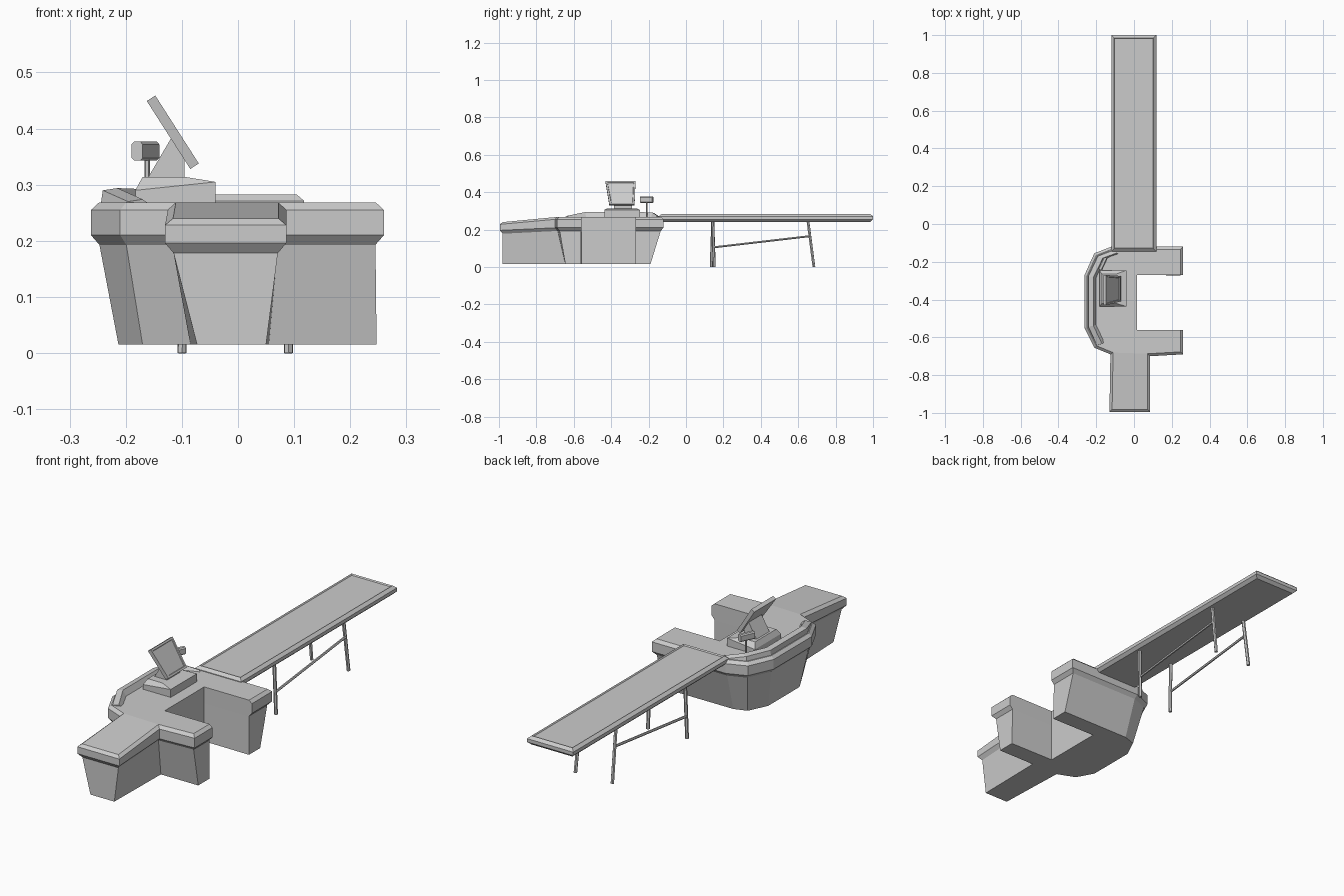
import bpy, bmesh, math
from mathutils import Vector, Matrix

if "Cube" in bpy.data.objects:
    bpy.data.objects.remove(bpy.data.objects["Cube"])


def make(name, rings, closed=True, caps=None):
    """Loft equal-length rings of points; caps lists the index groups used on the last ring."""
    bm = bmesh.new()
    vs = [[bm.verts.new(p) for p in r] for r in rings]
    n = len(rings[0])
    for a, b in zip(vs, vs[1:]):
        for i in range(n if closed else n - 1):
            j = (i + 1) % n
            bm.faces.new((a[i], a[j], b[j], b[i]))
    bm.faces.new(vs[0][::-1])
    for g in (caps or [range(n)]):
        bm.faces.new([vs[-1][i] for i in g])
    bmesh.ops.recalc_face_normals(bm, faces=bm.faces)
    me = bpy.data.meshes.new(name)
    bm.to_mesh(me)
    bm.free()
    ob = bpy.data.objects.new(name, me)
    bpy.context.collection.objects.link(ob)
    return ob


def rect(x0, x1, y0, y1, z, z2=None):
    """Rectangle ring; z2 is the height on the right side."""
    z2 = z if z2 is None else z2
    return [(x0, y0, z), (x1, y0, z2), (x1, y1, z2), (x0, y1, z)]


def rod(name, a, b, r, sides=6):
    a, b = Vector(a), Vector(b)
    q = (b - a).to_track_quat('Z', 'Y')
    ring = [q @ Vector((r * math.cos(t), r * math.sin(t), 0))
            for t in (2 * math.pi * i / sides for i in range(sides))]
    return make(name, [[a + p for p in ring], [b + p for p in ring]])


def inset(pts, d):
    """Mitred inset, one distance per edge (edge i runs from point i to i+1)."""
    out = []
    for i, p in enumerate(pts):
        p = Vector(p)
        e0 = (p - Vector(pts[i - 1])).normalized()
        e1 = (Vector(pts[(i + 1) % len(pts)]) - p).normalized()
        n0, n1 = Vector((-e0.y, e0.x)), Vector((-e1.y, e1.x))
        c = n0.x * n1.y - n0.y * n1.x
        a, b = d[i - 1], d[i]
        if abs(c) < 1e-4:
            out.append(p + n0 * a)
        else:
            out.append(p + Vector((a * n1.y - b * n0.y, b * n0.x - a * n1.x)) / c)
    return out


# counter: outline at the lip and outline at the foot
lip = [(-.13, -.995), (.086, -.995), (.086, -.70), (.26, -.69), (.26, -.56),
       (.015, -.56), (.015, -.27), (.26, -.27), (.26, -.12), (-.12, -.12),
       (-.21, -.155), (-.262, -.27), (-.262, -.55), (-.21, -.655), (-.125, -.69)]
foot = [(-.073, -.98), (.05, -.98), (.055, -.645), (.247, -.645), (.247, -.562),
        (.015, -.56), (.015, -.27), (.247, -.272), (.247, -.19), (-.11, -.19),
        (-.17, -.21), (-.213, -.30), (-.213, -.53), (-.17, -.61), (-.085, -.645)]
flags = [0 if i in (4, 5, 6) else 1 for i in range(15)]


def level(pts, z, drop=0):
    # the two front corners of the bagging wing sit lower
    return [(p[0], p[1], z - (drop if i < 2 else 0)) for i, p in enumerate(pts)]


under = inset(lip, [.015 * f for f in flags])
top = inset(lip, [.014 * f for f in flags])
make("counter", [level(foot, .015), level(under, .193, .015), level(lip, .21, .014),
                 level(lip, .255, .027), level(top, .268, .028)],
     caps=[(0, 1, 2, 14), range(2, 15)])

# raised rim around the cashier's outer side
path = [(-.122, -.14, .004), (-.195, -.168, .022), (-.245, -.275, .024),
        (-.245, -.545, .024), (-.2, -.645, .004)]
sections = []
for x, y, h in path:
    def at(dx, k, z):
        return (x + dx, -.41 + (y + .41) * k, z)
    sections.append([at(0, 1, .262), at(.004, .99, .266 + h),
                     at(.03, .95, .27 + h), at(.047, .92, .262)])
make("counter_rim", sections)

# conveyor table with bevelled frame and sunken belt
b = .014
make("conveyor", [rect(-.12 + i, .118 - i, -.145 + i, 1 - i, z) for i, z in
                  ((b, .242), (0, .255), (0, .271), (b, .283), (b + .004, .277))])

# folding legs and side braces
for s, side in ((-1, "left"), (1, "right")):
    x = s * .095 - .005
    rod(f"front_leg_{side}", (x, .143 + s * .008, 0), (x - s * .004, .143, .245), .008)
    rod(f"rear_leg_{side}", (x, .684, 0), (x - s * .004, .652, .245), .008)
    rod(f"leg_brace_{side}", (x, .145, .105), (x, .662, .165), .006)

# register base
make("register_base", [rect(-.183, -.04, -.437, -.245, .262),
                       rect(-.183, -.04, -.437, -.245, .29, .305),
                       rect(-.17, -.095, -.42, -.265, .314)])

# wedge-shaped screen stand
side = [(-.162, .31), (-.095, .31), (-.095, .352), (-.118, .385)]
make("screen_stand", [[(x, y, z) for x, z in side] for y in (-.385, -.29)])

# tilted screen with framed, sunken glass
low, up = Vector((-.0775, 0, .333)), Vector((-.155, 0, .454))
t = (up - low).normalized()
n = Vector((t.z, 0, -t.x))


def slab(off, m):
    a, c = low + n * off + t * m, up + n * off - t * m
    return [a + Vector((0, -.41 + m, 0)), a + Vector((0, -.275 - m, 0)),
            c + Vector((0, -.27 - m, 0)), c + Vector((0, -.43 + m, 0))]


make("screen", [slab(-.009, 0), slab(.009, 0), slab(.009, .009), slab(.006, .011)])

# customer display on a pole
rod("display_pole", (-.162, -.21, .262), (-.162, -.21, .35), .005)
w, c = .011, .005
prof = [(-w, -.017 + c), (-w + c, -.017), (w - c, -.017), (w, -.017 + c),
        (w, .017 - c), (w - c, .017), (-w + c, .017), (-w, .017 - c)]
disp = make("customer_display", [[(x, y, z) for x, z in prof] for y in (-.035, .035)])
disp.location = (-.165, -.21, .36)
disp.rotation_euler.z = math.radians(-25)
